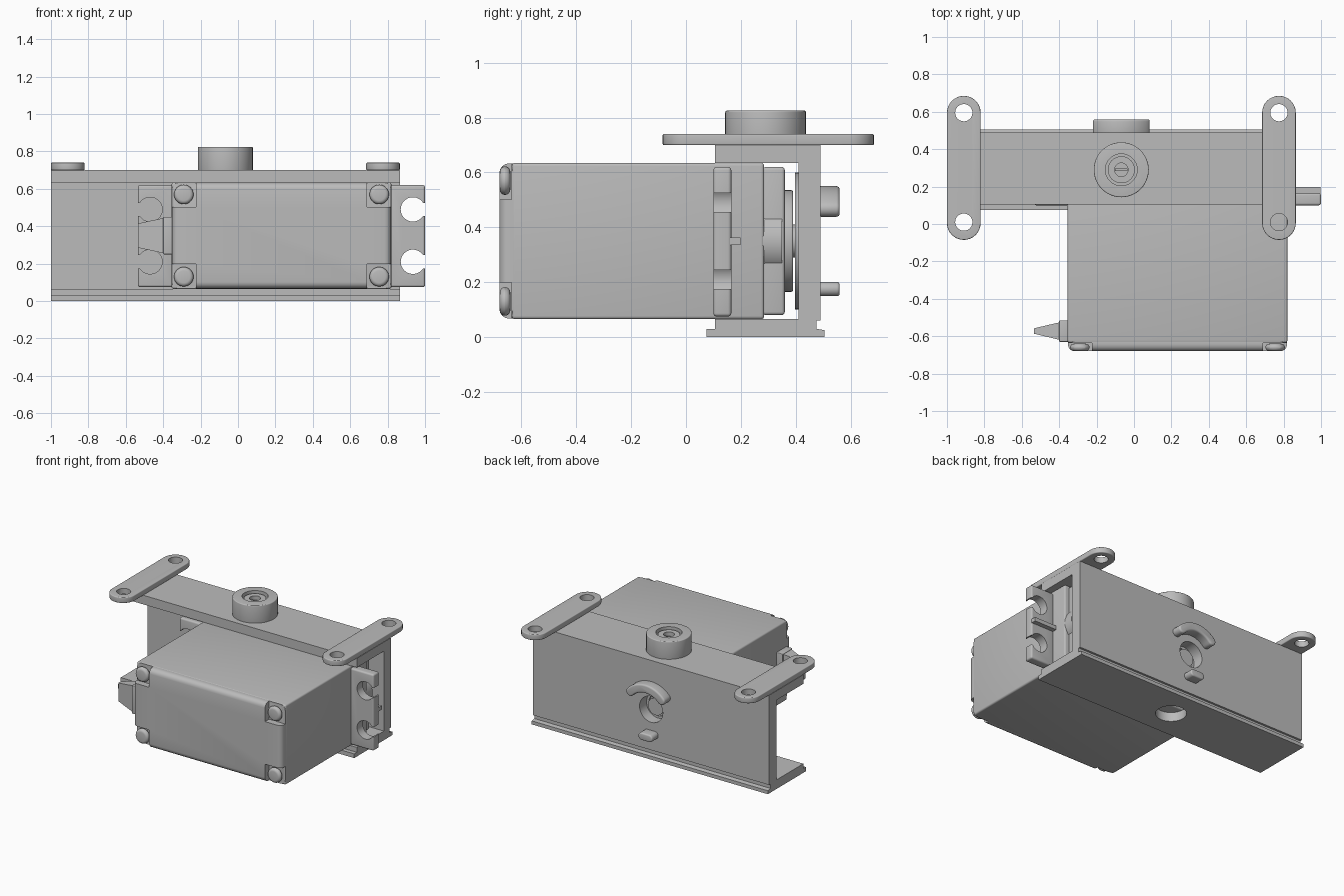
import bpy, bmesh
from math import sin, cos, pi, radians
from mathutils import Vector

if "Cube" in bpy.data.objects:
    bpy.data.objects.remove(bpy.data.objects["Cube"], do_unlink=True)

grey = bpy.data.materials.new("plain grey")
grey.use_nodes = True
colour = (0.5, 0.5, 0.5, 1)
grey.diffuse_color = colour
grey.node_tree.nodes["Principled BSDF"].inputs["Base Color"].default_value = colour


def activate(ob):
    bpy.ops.object.select_all(action='DESELECT')
    ob.select_set(True)
    bpy.context.view_layer.objects.active = ob


def apply(ob, mod):
    activate(ob)
    bpy.ops.object.modifier_apply(modifier=mod.name)


def finish(name, bm, bevel=0):
    bmesh.ops.recalc_face_normals(bm, faces=bm.faces)
    me = bpy.data.meshes.new(name)
    bm.to_mesh(me)
    bm.free()
    ob = bpy.data.objects.new(name, me)
    bpy.context.collection.objects.link(ob)
    me.materials.append(grey)
    if bevel:
        mod = ob.modifiers.new("Bevel", 'BEVEL')
        mod.width, mod.segments = bevel, 4
        mod.limit_method, mod.angle_limit = 'ANGLE', radians(50)
        apply(ob, mod)
    return ob


def prism(name, pts, axis, lo, hi, bevel=0):
    """Extrude a flat outline along an axis."""
    place = {'x': lambda a, b: (lo, a, b), 'y': lambda a, b: (a, lo, b),
             'z': lambda a, b: (a, b, lo)}[axis]
    bm = bmesh.new()
    face = bm.faces.new([bm.verts.new(place(a, b)) for a, b in pts])
    new = bmesh.ops.extrude_face_region(bm, geom=[face])["geom"]
    shift = Vector([(hi - lo) * (axis == k) for k in 'xyz'])
    bmesh.ops.translate(bm, vec=shift, verts=[v for v in new if isinstance(v, bmesh.types.BMVert)])
    return finish(name, bm, bevel)


def box(name, x, y, z, bevel=0):
    pts = [(x[0], z[0]), (x[1], z[0]), (x[1], z[1]), (x[0], z[1])]
    return prism(name, pts, 'y', y[0], y[1], bevel)


def arc(a, b, r, start, end, n=16):
    steps = [radians(start + (end - start) * i / n) for i in range(n + 1)]
    return [(a + r * cos(t), b + r * sin(t)) for t in steps]


def cylinder(name, a, b, r, axis, lo, hi, bevel=0):
    return prism(name, arc(a, b, r, 0, 360, 48)[:-1], axis, lo, hi, bevel)


def cut(ob, *cutters):
    for c in cutters:
        mod = ob.modifiers.new("Cut", 'BOOLEAN')
        mod.operation, mod.solver, mod.object = 'DIFFERENCE', 'EXACT', c
        apply(ob, mod)
        bpy.data.objects.remove(c, do_unlink=True)


AX, AZ = -0.068, 0.35      # output axis
MID = 0.2325               # middle of the motor case

# Channel bracket, open to the front
profile = [(.075, 0), (.505, 0), (.505, .025), (.475, .03), (.475, .06), (.49, .06),
           (.49, .70), (.105, .70), (.105, .635), (.41, .635), (.41, .065),
           (.105, .065), (.105, .03), (.075, .03)]
channel = prism("channel_bracket", profile, 'x', -1, .865)
cut(channel,
    cylinder("wall_hole", AX, AZ, .092, 'y', .3, .6),
    cylinder("floor_hole", AX, .29, .1, 'z', -.1, .2))

# Mounting ears with two holes each
for side, x in (("right", -.91), ("left", .775)):
    outline = arc(x, .595, .09, 0, 180) + arc(x, .005, .09, 180, 360)
    ear = prism("mounting_ear_" + side, outline, 'z', .699, .74, .006)
    for y in (.01, .595):
        cut(ear, cylinder("ear_hole", x, y, .046, 'z', .6, .8))

# Top boss with a ring groove and a centre hole
boss = cylinder("top_boss", AX, .29, .147, 'z', .69, .825, .006)
cut(boss, cylinder("recess", AX, .29, .085, 'z', .775, .9))
hub = cylinder("boss_hub", AX, .29, .072, 'z', .76, .81)
cut(hub, cylinder("hub_hole", AX, .29, .036, 'z', .78, .9))
box("hub_slot_bar", (AX - .034, AX + .034), (.283, .297), (.775, .79))

# Curved lug and small lug on the back wall
lug = (arc(AX, AZ, .2, 44, 136, 20)
       + arc(AX + .17 * cos(radians(136)), AZ + .17 * sin(radians(136)), .03, 136, 316, 10)[1:-1]
       + arc(AX, AZ, .14, 136, 44, 20)
       + arc(AX + .17 * cos(radians(44)), AZ + .17 * sin(radians(44)), .03, 224, 404, 10)[1:-1])
prism("curved_lug", lug, 'y', .48, .56, .012)
pill = arc(AX + .03, .175, .026, -90, 90) + arc(AX - .03, .175, .026, 90, 270)
prism("small_lug", pill, 'y', .48, .56, .01)

# Motor case
box("motor_case", (-.355, .82), (-.635, .285), (.065, .635), .012)
cap = box("motor_end_cap", (-.353, .818), (-.68, -.5), (.067, .633), .035)
for sx in (-1, 1):
    for sz in (-1, 1):
        x, z = MID + sx * .5225, AZ + sz * .22
        cut(cap, box("corner_pocket", sorted((MID + sx * .4575, MID + sx * .7)), (-.8, -.635),
                     sorted((AZ + sz * .152, AZ + sz * .4))))
        cylinder("case_screw", x, z, .052, 'y', -.64, -.679, .03)

# Gear deck, output disc and horn
box("gear_deck", (-.33, .79), (.28, .36), (.08, .62), .012)
cylinder("gear_post", .69, AZ, .128, 'y', .28, .35)
cylinder("output_disc", AX, AZ, .185, 'y', .35, .39, .006)
cylinder("output_shaft", AX, AZ, .06, 'y', .38, .44)
horn = cylinder("output_horn", AX, AZ, .25, 'y', .398, .411)
cut(horn, cylinder("horn_hole", AX, AZ, .075, 'y', .3, .5))

# Flanges with open round slots and a stiffening rib
for sx, side in ((-1, "right"), (1, "left")):
    def span(a, b):
        return sorted((MID + sx * a, MID + sx * b))
    flange = box("flange_" + side, span(.58, .7675), (.1, .165), (.075, .62), .012)
    for z in (.49, .21):
        cut(flange,
            cylinder("slot_round", MID + sx * .7025, z, .065, 'y', 0, .3),
            box("slot_mouth", span(.7, .9), (0, .3), (z - .035, z + .035)))
    box("flange_rib_" + side, span(.58, .765), (.16, .198), (.335, .363))

# Cable strain relief
box("cable_block", (-.4, -.35), (-.63, -.515), (.25, .45), .005)
relief = box("cable_relief", (-.535, -.395), (-.62, -.525), (.255, .445))
for v in relief.data.vertices:
    if v.co.x < -.5:
        v.co.y = -.572 + (v.co.y + .572) * .3
        v.co.z = AZ + (v.co.z - AZ) * .68

# Smooth round surfaces, keep edges sharp
for ob in bpy.context.scene.objects:
    if ob.type == 'MESH':
        activate(ob)
        bpy.ops.object.shade_smooth_by_angle(angle=radians(30))
